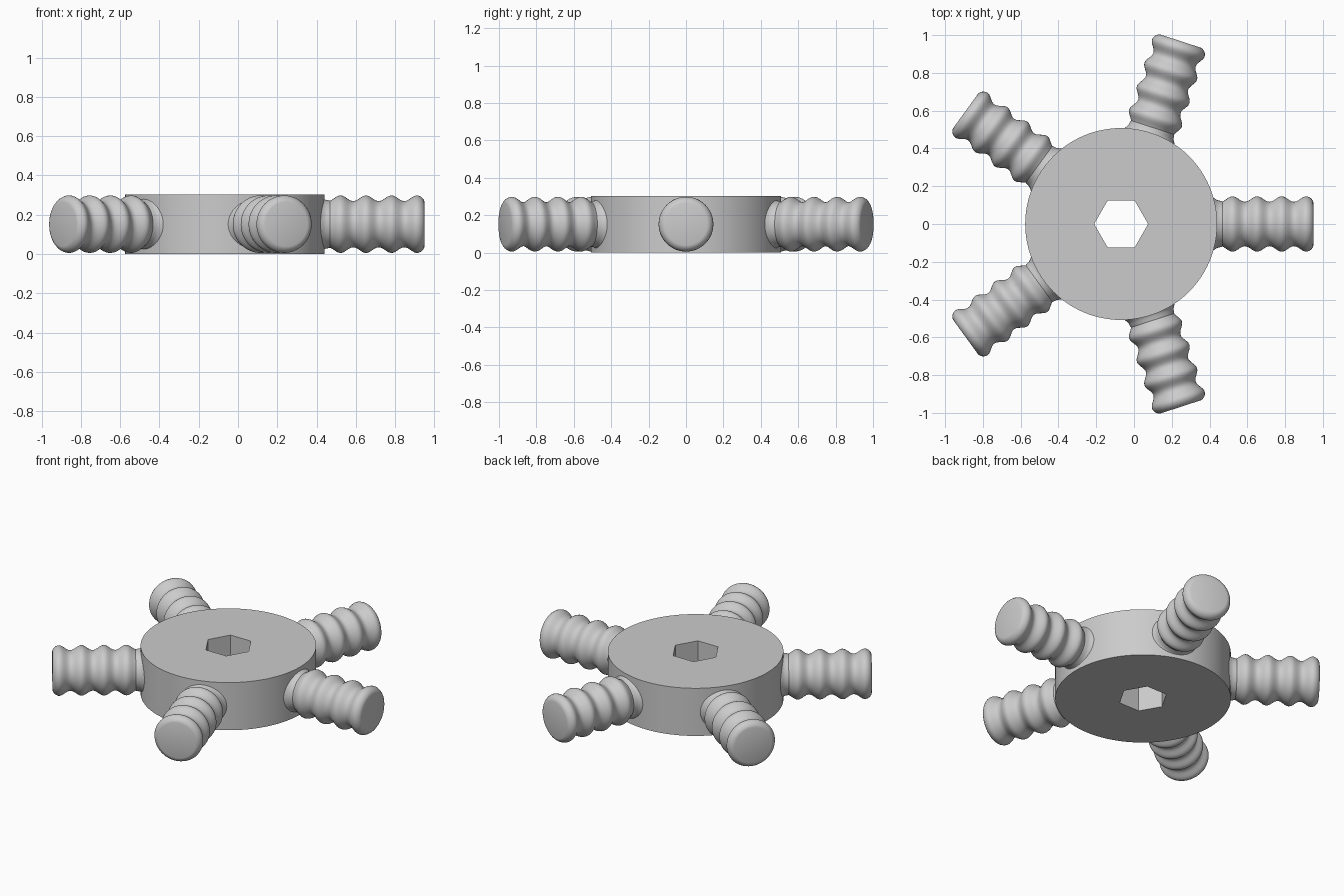
import bpy, bmesh, math
from mathutils import Matrix, Vector

if "Cube" in bpy.data.objects:
    bpy.data.objects.remove(bpy.data.objects["Cube"])

CX, H, R = -0.068, 0.304, 0.508      # hub centre x, height, radius
HOLE_R = 0.143


def finish(name, bm):
    bmesh.ops.recalc_face_normals(bm, faces=bm.faces)
    me = bpy.data.meshes.new(name)
    bm.to_mesh(me)
    bm.free()
    ob = bpy.data.objects.new(name, me)
    bpy.context.collection.objects.link(ob)
    bpy.ops.object.select_all(action='DESELECT')
    ob.select_set(True)
    bpy.context.view_layer.objects.active = ob
    bpy.ops.object.shade_smooth_by_angle(angle=math.radians(32))
    return ob


# Hub: round disc with a hexagonal through-hole, bridged wall by wall
bm = bmesh.new()
N, per = 96, 16


def ring(r, z, n):
    return [bm.verts.new((CX + r * math.cos(2 * math.pi * i / n),
                          r * math.sin(2 * math.pi * i / n), z)) for i in range(n)]


outer = [ring(R, z, N) for z in (0, H)]
inner = [ring(HOLE_R, z, 6) for z in (0, H)]
for i in range(N):
    j = (i + 1) % N
    bm.faces.new((outer[0][i], outer[0][j], outer[1][j], outer[1][i]))
for k in range(6):
    m = (k + 1) % 6
    bm.faces.new((inner[0][m], inner[0][k], inner[1][k], inner[1][m]))
    for o, n in zip(outer, inner):
        arc = [o[(k * per + s) % N] for s in range(per + 1)]
        bm.faces.new([n[k]] + arc + [n[m]])
finish("hub", bm)

# Ribbed arm profile: (distance from hub axis, radius)
PERIOD, CREST = 0.13, 0.98
profile = [(0.36, 0.0)]
steps = 60
for i in range(steps + 1):
    d = 0.36 + (0.985 - 0.36) * i / steps
    r = 0.132 + 0.0145 * math.cos(2 * math.pi * (d - CREST) / PERIOD)
    if d < 0.53:                      # slightly wider root collar
        r += 0.005
    profile.append((d, r))
profile += [(0.998, 0.141), (1.008, 0.133), (1.015, 0.123), (1.018, 0.113), (1.018, 0.0)]

# Five arms, spun from the profile around their own axes
for a in range(5):
    bm = bmesh.new()
    verts = [bm.verts.new((d, 0, r)) for d, r in profile]
    edges = [bm.edges.new(p) for p in zip(verts, verts[1:])]
    bmesh.ops.spin(bm, geom=verts + edges, cent=(0, 0, 0), axis=(1, 0, 0),
                   angle=2 * math.pi, steps=48, use_duplicate=False)
    bmesh.ops.remove_doubles(bm, verts=bm.verts, dist=1e-5)
    bm.transform(Matrix.Translation(Vector((CX, 0, H / 2)))
                 @ Matrix.Rotation(2 * math.pi * a / 5, 4, 'Z'))
    finish(f"ribbed_arm_{a + 1}", bm)
